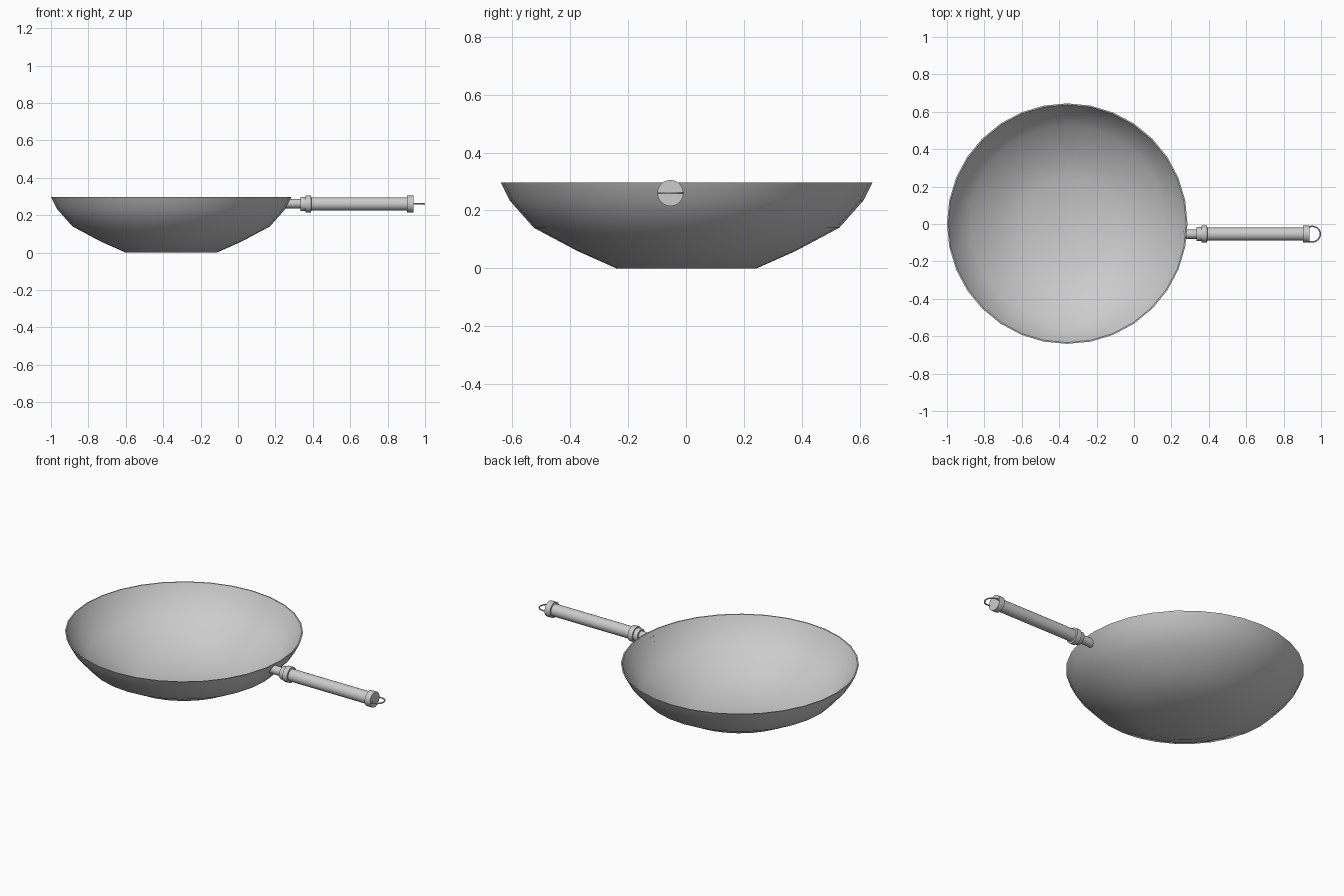
import bpy, math

if "Cube" in bpy.data.objects:
    bpy.data.objects.remove(bpy.data.objects["Cube"])

CX, HY, HZ = -0.357, -0.054, 0.26   # bowl centre x, handle axis y and z


def make_object(name, verts, faces, angle=40):
    mesh = bpy.data.meshes.new(name)
    mesh.from_pydata(verts, [], faces)
    obj = bpy.data.objects.new(name, mesh)
    bpy.context.collection.objects.link(obj)
    bpy.ops.object.select_all(action='DESELECT')
    obj.select_set(True)
    bpy.context.view_layer.objects.active = obj
    bpy.ops.object.mode_set(mode='EDIT')
    bpy.ops.mesh.select_all(action='SELECT')
    bpy.ops.mesh.normals_make_consistent(inside=False)
    bpy.ops.object.mode_set(mode='OBJECT')
    bpy.ops.object.shade_smooth_by_angle(angle=math.radians(angle))
    return obj


def lathe(name, profile, sides, place):
    """Revolve (radius, height) pairs; place maps local x, y, height to world."""
    verts = []
    for r, h in profile:
        for i in range(sides):
            a = 2 * math.pi * i / sides
            verts.append(place(r * math.cos(a), r * math.sin(a), h))
    faces = [list(range(sides)), list(range(len(verts) - sides, len(verts)))]
    for k in range(len(profile) - 1):
        for i in range(sides):
            j = (i + 1) % sides
            faces.append((k * sides + i, k * sides + j,
                          (k + 1) * sides + j, (k + 1) * sides + i))
    return make_object(name, verts, faces)


# Bowl: outer wall up to the rim, then the inner wall back down
outer = [(0.243, 0), (0.378, 0.06), (0.528, 0.14), (0.612, 0.235), (0.643, 0.297)]
inner = [(0.636, 0.297), (0.605, 0.238), (0.522, 0.146), (0.374, 0.067), (0.241, 0.008)]
lathe("bowl", outer + inner, 32, lambda x, y, h: (CX + x, y + 0.002, h))


# Handle parts run along x
def along_x(x, y, h):
    return (h, HY + x, HZ + y)


# Neck, its inner end slanted to follow the bowl wall
def neck_place(x, y, h):
    return (h + (0.5 * y if h < 0.3 else 0), HY + x, HZ + 0.002 + y)


lathe("handle_neck", [(0.025, 0.266), (0.025, 0.345)], 24, neck_place)
lathe("handle_collar", [(0.036, 0.334), (0.038, 0.337), (0.038, 0.36), (0.045, 0.361),
                        (0.045, 0.391), (0.035, 0.392)], 32, along_x)
lathe("handle_grip", [(0.035, 0.38), (0.035, 0.915)], 32, along_x)
lathe("handle_end_cap", [(0.045, 0.904), (0.045, 0.939)], 32, along_x)

# Hanging loop
curve = bpy.data.curves.new("hanging_loop", 'CURVE')
curve.dimensions = '3D'
curve.bevel_depth = 0.004
curve.bevel_resolution = 2
path = [(0.93, -0.04)]
for i in range(17):
    a = -math.pi / 2 + math.pi * i / 16
    path.append((0.955 + 0.041 * math.cos(a), 0.041 * math.sin(a)))
path.append((0.93, 0.04))
spline = curve.splines.new('POLY')
spline.points.add(len(path) - 1)
for p, (x, y) in zip(spline.points, path):
    p.co = (x, HY + y, HZ, 1)
bpy.context.collection.objects.link(bpy.data.objects.new("hanging_loop", curve))

# Rivets on the inside of the wall
for n, (dy, dz) in enumerate([(-0.012, 0.012), (0.012, 0.012), (0, -0.014)]):
    z = HZ + dz
    r = 0.605 + 0.53 * (z - 0.238)
    bpy.ops.mesh.primitive_uv_sphere_add(
        segments=12, ring_count=6, radius=0.004,
        location=(CX + math.sqrt(r * r - (HY + dy) ** 2), HY + dy, z))
    bpy.context.object.name = f"rivet_{n + 1}"
    bpy.ops.object.shade_smooth_by_angle(angle=math.radians(40))
